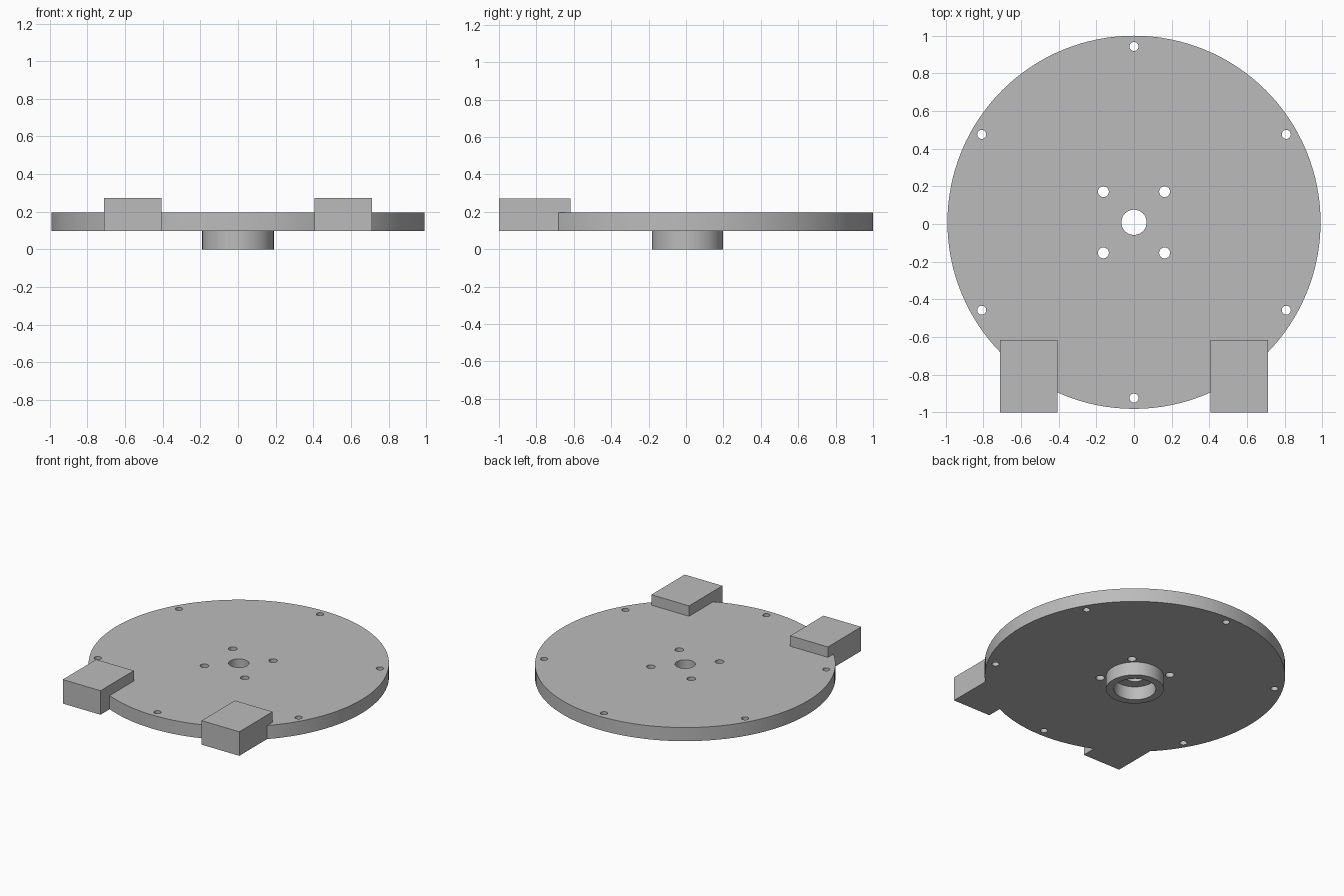
import bpy, math

if "Cube" in bpy.data.objects:
    bpy.data.objects.remove(bpy.data.objects["Cube"])

CY = 0.009          # plate centre along y
Z0, Z1 = 0.097, 0.196  # plate underside and top

grey = bpy.data.materials.new("light grey")
grey.diffuse_color = (0.5, 0.5, 0.5, 1)
grey.use_nodes = True
grey.node_tree.nodes["Principled BSDF"].inputs["Base Color"].default_value = grey.diffuse_color


def cylinder(name, r, z0, z1, x=0, y=0, sides=96):
    bpy.ops.mesh.primitive_cylinder_add(
        vertices=sides, radius=r, depth=z1 - z0, location=(x, CY + y, (z0 + z1) / 2))
    ob = bpy.context.object
    ob.name = name
    return ob


def box(name, x0, x1, y0, y1, z0, z1):
    bpy.ops.mesh.primitive_cube_add(
        size=1, location=((x0 + x1) / 2, (y0 + y1) / 2, (z0 + z1) / 2))
    ob = bpy.context.object
    ob.name = name
    ob.scale = (x1 - x0, y1 - y0, z1 - z0)
    bpy.ops.object.transform_apply(location=False, rotation=False, scale=True)
    return ob


def combine(target, tool, operation):
    bpy.ops.object.select_all(action='DESELECT')
    bpy.context.view_layer.objects.active = target
    target.select_set(True)
    mod = target.modifiers.new(operation.lower(), 'BOOLEAN')
    mod.operation, mod.solver, mod.object = operation, 'EXACT', tool
    bpy.ops.object.modifier_apply(modifier=mod.name)
    bpy.data.objects.remove(tool)


# Round plate with two mounting blocks and a hub below
plate = cylinder("base_plate", 0.991, Z0, Z1, sides=128)
for s in (-1, 1):
    xs = sorted((s * 0.407, s * 0.711))
    combine(plate, box("mounting_block", *xs, -1.0, -0.617, Z0, 0.272), 'UNION')
combine(plate, cylinder("hub", 0.19, 0, Z0 + 0.02), 'UNION')

# Hub recess and centre bore
combine(plate, cylinder("recess", 0.138, -0.1, Z0), 'DIFFERENCE')
combine(plate, cylinder("bore", 0.067, -0.1, 0.4, sides=48), 'DIFFERENCE')

# Six rim holes and four holes around the hub
holes = [(0.934, 90 + 60 * i, 0.024) for i in range(6)]
holes += [(0.23, 45 + 90 * i, 0.029) for i in range(4)]
for ring, deg, r in holes:
    a = math.radians(deg)
    combine(plate, cylinder("hole", r, -0.1, 0.4, ring * math.cos(a),
                            ring * math.sin(a), 24), 'DIFFERENCE')

plate.data.materials.clear()
plate.data.materials.append(grey)
for p in plate.data.polygons:
    p.material_index = 0
plate.select_set(True)
bpy.context.view_layer.objects.active = plate
bpy.ops.object.shade_smooth_by_angle(angle=math.radians(30))
